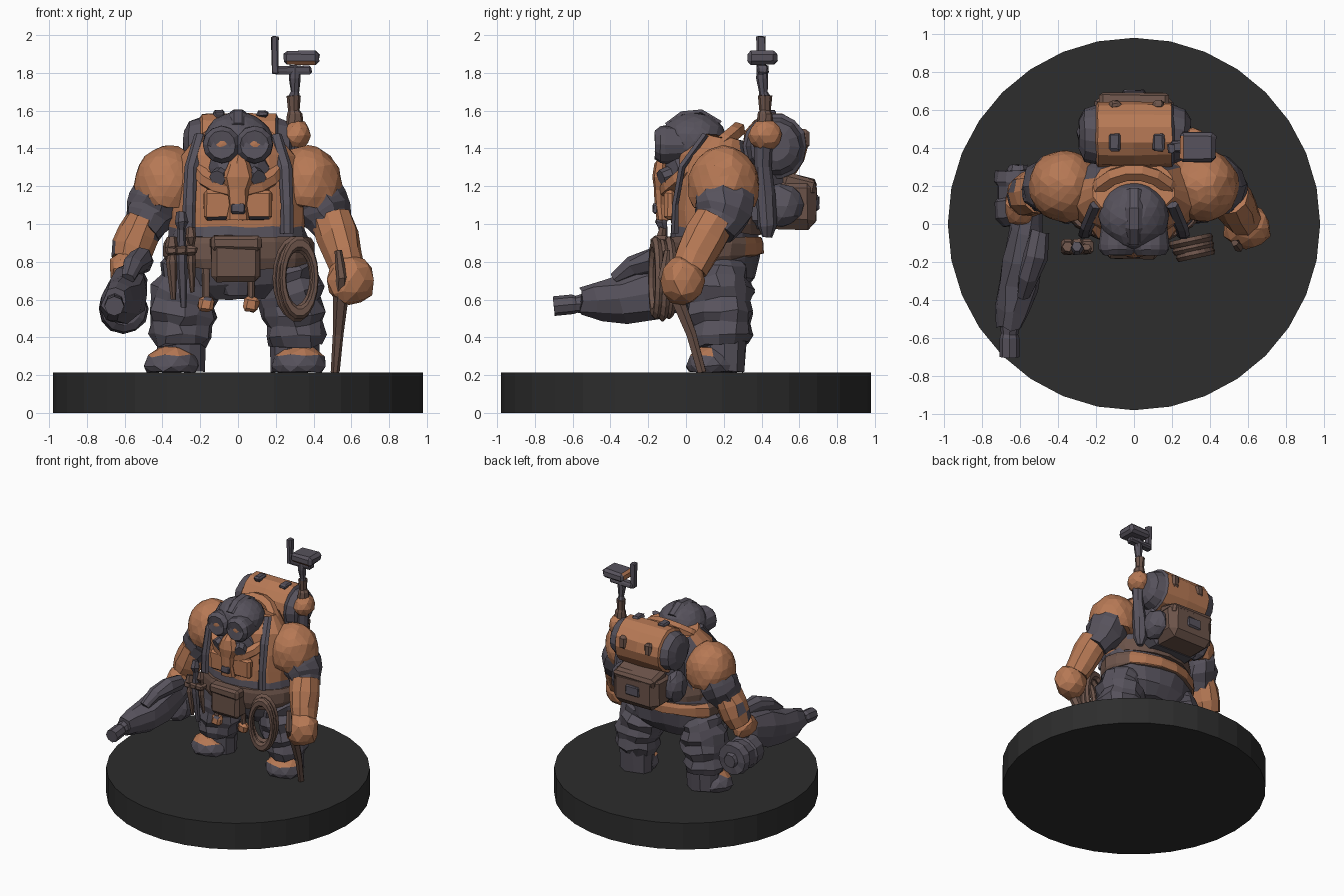
import bpy, bmesh, math, random
from mathutils import Vector, Matrix, Euler, noise

random.seed(4)

def material(name, col):
    m = bpy.data.materials.new(name)
    m.diffuse_color = (*col, 1)
    return m

ORANGE = material("orange leather", (0.47, 0.19, 0.09))
GREY = material("grey cloth", (0.095, 0.085, 0.108))
BROWN = material("brown strap", (0.15, 0.088, 0.068))
BLACK = material("black base", (0.026, 0.026, 0.026))

def finish(name, bm, mat, jitter=0.0, alt=None, rule=None):
    """Roughen the mesh, then give faces matching the rule the second colour."""
    for v in bm.verts:
        v.co += Vector([random.uniform(-jitter, jitter) for _ in range(3)])
    bmesh.ops.recalc_face_normals(bm, faces=bm.faces)
    if rule:
        for f in bm.faces:
            f.material_index = int(rule(f.calc_center_median()))
    me = bpy.data.meshes.new(name)
    bm.to_mesh(me)
    bm.free()
    me.materials.append(mat)
    if alt:
        me.materials.append(alt)
    ob = bpy.data.objects.new(name, me)
    bpy.context.collection.objects.link(ob)
    return ob

def patches(limit, scale=6):
    return lambda c: noise.noise(c * scale) > limit

def sweep(name, pts, mat, sides=10, jitter=0.0, alt=None, rule=None):
    """Skin elliptical rings (x, y, z, r1, r2) along a path."""
    bm, rings = bmesh.new(), []
    P = [Vector(p[:3]) for p in pts]
    for i, p in enumerate(pts):
        t = (P[min(i + 1, len(P) - 1)] - P[max(i - 1, 0)]).normalized()
        ref = Vector((0, 1, 0)) if abs(t.x) > 0.9 else Vector((1, 0, 0))
        u = (ref - t * ref.dot(t)).normalized()
        v = t.cross(u)
        r1, r2 = p[3], p[-1]
        rings.append([bm.verts.new(P[i] + u * r1 * math.cos(a) + v * r2 * math.sin(a))
                      for a in (2 * math.pi * k / sides for k in range(sides))])
    for a, b in zip(rings, rings[1:]):
        for k in range(sides):
            j = (k + 1) % sides
            bm.faces.new((a[k], a[j], b[j], b[k]))
    bm.faces.new(rings[0])
    bm.faces.new(rings[-1])
    return finish(name, bm, mat, jitter, alt, rule)

def lump(name, loc, size, mat, jitter=0.008, sub=2, floor=None, alt=None, rule=None):
    bm = bmesh.new()
    bmesh.ops.create_icosphere(bm, subdivisions=sub, radius=1)
    for v in bm.verts:
        v.co = Vector(loc) + v.co * Vector(size)
        if floor is not None:
            v.co.z = max(v.co.z, floor)
    return finish(name, bm, mat, jitter, alt, rule)

def box(name, loc, size, mat, rot=(0, 0, 0), bevel=0.02, jitter=0.004, alt=None, rule=None):
    bm = bmesh.new()
    bmesh.ops.create_cube(bm, size=1)
    bmesh.ops.scale(bm, vec=size, verts=bm.verts)
    bmesh.ops.bevel(bm, geom=bm.edges[:], offset=min(bevel, min(size) * 0.3), segments=1, affect='EDGES')
    R = Euler([math.radians(a) for a in rot]).to_matrix().to_4x4()
    bmesh.ops.transform(bm, matrix=Matrix.Translation(loc) @ R, verts=bm.verts)
    return finish(name, bm, mat, jitter, alt, rule)

def ring(name, loc, scale, rot, minor, mat):
    bpy.ops.mesh.primitive_torus_add(major_segments=18, minor_segments=6, major_radius=1,
                                     minor_radius=minor, location=loc,
                                     rotation=[math.radians(a) for a in rot])
    ob = bpy.context.object
    ob.name, ob.scale = name, scale
    ob.data.materials.append(mat)

# Round base
sweep("base", [(0, 0, 0, 0.98), (0, 0, 0.215, 0.98)], BLACK, 32)

# Baggy trousers and boots
for side, s in (("left", -1), ("right", 1)):
    leg = []
    for i in range(9):
        z = 0.36 + i * 0.055
        w = 0.142 + 0.03 * math.sin(i / 8 * math.pi) + (0.012 if i % 2 else -0.006)
        leg.append((s * (0.305 - 0.075 * (i / 8) ** 2), 0.185 - 0.02 * (i / 8), z, w, w + 0.002))
    sweep(side + "_trouser_leg", leg, GREY, 12, 0.014)
    x = 0.31 if s > 0 else -0.34
    sweep(side + "_boot_shaft", [(s * 0.3, 0.2, 0.22, 0.13, 0.11), (s * 0.3, 0.2, 0.42, 0.13, 0.125)], GREY, 10, 0.006)
    lump(side + "_boot_toe", (x + s * 0.01, 0.14, 0.25), (0.15, 0.14, 0.11), GREY, 0.006, 2, 0.215,
         ORANGE, lambda c: c.z > 0.3 and c.y < 0.14 and noise.noise(c * 7) > -0.15)

# Torso: orange chest, grey belly and back
sweep("torso", [(0, .18, .62, .24, .13), (0, .17, .7, .34, .2), (0, .16, .8, .37, .23), (0, .15, .9, .375, .24),
                (0, .15, .98, .36, .235), (0, .15, 1.08, .36, .235), (0, .15, 1.2, .36, .23), (0, .16, 1.34, .32, .21),
                (0, .19, 1.46, .22, .15)], GREY, 18, 0.01, ORANGE,
      lambda c: c.z > 1.02 and (c.y < 0.2 or noise.noise(c * 5) > 0.1))
sweep("belt", [(0, .155, .8, .385, .25), (0, .15, .83, .4, .262), (0, .15, .9, .4, .262), (0, .15, .93, .385, .25)],
      BROWN, 18, 0.006, ORANGE, lambda c: c.y > 0.25 and noise.noise(c * 5) > -0.1)
sweep("back_waist_wrap", [(0, .2, .95, .34, .2), (0, .2, 1.0, .35, .21), (0, .2, 1.08, .33, .19)], BROWN, 16, 0.008)
for s in (-1, 1):
    sweep("chest_strap", [(s * .2, .1, 1.47, .035, .02), (s * .25, -.02, 1.3, .035, .02),
                          (s * .26, -.055, 1.1, .035, .02), (s * .26, -.06, .95, .035, .02)], GREY, 6, 0.003)
box("chest_plate", (0, -.085, 1.1), (.36, .06, .16), ORANGE, alt=GREY, rule=patches(0.3))

# Shoulders, sleeves, forearms and hands
for side, s in (("left", -1), ("right", 1)):
    lump(side + "_shoulder_pad", (s * .365, .2, 1.2), (.188, .19, .215), ORANGE, 0.005, 3, 1.09)
    sweep(side + "_sleeve", [(s * .4, .2, 1.18, .15, .16), (s * .44, .2, 1.11, .14, .165), (s * .46, .195, 1.06, .145, .15),
                             (s * .48, .18, 1.02, .125, .13), (s * .51, .155, .96, .105, .1)], GREY, 10, 0.01)
sweep("right_forearm", [(.5, .15, 1.02, .11, .115), (.53, .1, .93, .115, .115), (.56, .05, .83, .1, .11),
                        (.58, .02, .76, .09, .1)], ORANGE, 10, 0.005)
lump("right_fist", (.595, -.02, .7), (.128, .12, .135), ORANGE, 0.009)
sweep("left_forearm", [(-.5, .17, 1.02, .1, .12), (-.53, .165, .95, .115, .125), (-.56, .16, .87, .11, .12),
                       (-.59, .14, .8, .09, .1)], ORANGE, 10, 0.006, GREY, patches(0.35))
lump("left_hand", (-.6, .1, .76), (.085, .11, .09), ORANGE, 0.008, alt=GREY, rule=patches(0.25))

# Head, goggles and breathing mask
lump("helmet", (0, .04, 1.435), (.185, .178, .158), GREY, 0.004, 3)
sweep("helmet_crest", [(0, -.1, 1.52, .04, .02), (0, -.02, 1.58, .045, .02), (0, .08, 1.59, .045, .02),
                       (0, .18, 1.53, .04, .02)], GREY, 6)
lump("jaw", (0, .0, 1.29), (.17, .13, .14), GREY)
for s in (-1, 1):
    x = s * .087
    sweep("goggle_rim", [(x, 0, 1.42, .085), (x, -.11, 1.42, .1), (x, -.135, 1.42, .098), (x, -.165, 1.42, .075),
                         (x, -.15, 1.42, .052)], GREY, 12, 0.002)
    lump("goggle_lens", (x, -.142, 1.42), (.048, .018, .045), ORANGE, 0)
    sweep("mask_filter", [(s * .07, -.05, 1.27, .05), (s * .11, -.13, 1.24, .045)], GREY, 8, 0.004)
sweep("mask_snout", [(0, -.09, 1.38, .025, .02), (0, -.125, 1.31, .06, .04), (0, -.13, 1.25, .085, .045),
                     (0, -.135, 1.18, .06, .04), (0, -.135, 1.1, .05, .035), (0, -.125, 1.02, .06, .035)],
      ORANGE, 8, 0.006)
box("mask_buckle", (0, -.165, 1.08), (.075, .025, .05), GREY)
ring("collar", (0, .085, 1.34), (.225, .245, .225), (40, 0, 0), .2, ORANGE)

# Backpack with bedroll, pouch and buckles
box("backpack", (0, .4, 1.18), (.44, .22, .42), GREY, bevel=.05, jitter=.008)
sweep("bedroll", [(-.29, .47, 1.41, .08), (-.26, .47, 1.41, .14), (-.2, .47, 1.41, .155), (-.19, .47, 1.41, .17, .175),
                  (0, .47, 1.41, .175, .178), (.2, .47, 1.41, .17, .175), (.21, .47, 1.41, .155), (.27, .47, 1.41, .13),
                  (.3, .47, 1.41, .08)], ORANGE, 14, 0.004, GREY, lambda c: abs(c.x) > 0.2)
box("backpack_pouch", (0, .55, 1.11), (.4, .28, .27), BROWN, bevel=.05, jitter=.008)
box("pouch_flap", (0, .6, 1.21), (.37, .18, .09), BROWN, rot=(-15, 0, 0), alt=ORANGE, rule=patches(0.2))
box("pouch_clasp", (0, .69, 1.11), (.12, .03, .08), GREY)
for x in (-.1, .13):
    box("roll_buckle_top", (x, .43, 1.585), (.06, .09, .035), GREY)
    box("roll_buckle_back", (x, .625, 1.45), (.06, .05, .1), BROWN)
lump("left_side_pouch", (-.23, .46, 1.12), (.07, .11, .13), GREY)
lump("right_side_pouch", (.22, .5, 1.1), (.08, .12, .12), GREY)

# Mast with camera box
sweep("mast_tube", [(.3, .43, .93, .025), (.3, .43, .99, .05), (.3, .42, 1.15, .05), (.3, .41, 1.3, .045),
                    (.3, .41, 1.42, .05)], GREY, 8, 0.004)
lump("mast_joint", (.31, .42, 1.47), (.075, .09, .085), ORANGE, 0.005)
sweep("mast_lower", [(.3, .42, 1.5, .05), (.3, .42, 1.58, .04), (.295, .42, 1.6, .03), (.295, .42, 1.68, .038)],
      BROWN, 8, 0.003)
sweep("mast_upper", [(.295, .42, 1.66, .035), (.3, .41, 1.7, .022), (.3, .405, 1.77, .032), (.305, .405, 1.84, .03)],
      GREY, 8, 0.003)
box("camera_box", (.335, .405, 1.88), (.19, .16, .075), GREY, alt=ORANGE, rule=patches(0.4, 9))
box("camera_bracket", (.29, .405, 1.815), (.2, .06, .04), GREY, bevel=.01)
box("camera_plate", (.195, .4, 1.895), (.035, .05, .2), GREY, bevel=.006)

# Front pouch, strap ends and rope coil
box("front_pouch", (-.01, -.11, .81), (.26, .13, .23), BROWN, bevel=.03)
box("front_pouch_flap", (-.01, -.135, .9), (.27, .1, .08), BROWN, bevel=.02)
sweep("loincloth", [(0, 0, .82, .13, .07), (0, .02, .7, .11, .06), (0, .03, .63, .07, .05)], GREY, 8, 0.006)
for x in (-.17, .07):
    box("strap_end", (x, -.03, .575), (.08, .06, .08), ORANGE, rot=(0, 12, 0), alt=GREY, rule=patches(0.3))
    box("hanging_strap", (x, -.03, .7), (.035, .03, .2), BROWN)
for i in range(3):
    ring("rope_coil", (.3 + .012 * i, -.09 - .035 * i, .715 - .012 * (i % 2)), (.1 - .006 * i, .185, .12),
         (90, 0, 12), .2, BROWN)

# Hanging tools on the left hip
for x, top, low, r, m in ((-.35, .93, .6, .026, BROWN), (-.3, 1.06, .56, .028, GREY), (-.25, .98, .64, .022, BROWN)):
    sweep("hip_tool", [(x, -.12, top, r), (x, -.13, top - .05, r * 1.3), (x, -.12, top - .09, r * .8),
                       (x, -.12, .8, r * 1.1), (x + .01, -.1, low, r * .5)], m, 6, 0.004)
    box("tool_loop", (x, -.12, .86), (.07, .08, .05), BROWN)

# Walking cane held in the right fist
sweep("cane", [(.515, .085, .215, .022, .025), (.53, .03, .42, .03), (.545, -.05, .62, .042, .04),
               (.55, -.115, .72, .03, .035), (.53, -.1, .86, .018)], BROWN, 6, 0.003)

# Heavy gun with rear drum
sweep("gun_body", [(-.55, .08, .7, .06, .08), (-.57, -.02, .68, .08, .12), (-.58, -.18, .63, .11, .15),
                   (-.61, -.32, .6, .11, .13), (-.645, -.46, .59, .09, .105), (-.655, -.55, .585, .065, .075)],
      GREY, 9, 0.012)
sweep("gun_barrel", [(-.65, -.5, .585, .06), (-.655, -.58, .575, .045), (-.655, -.6, .575, .052), (-.655, -.7, .565, .052),
                     (-.655, -.7, .565, .025), (-.655, -.66, .568, .02)], GREY, 8)
sweep("gun_sight", [(-.58, -.38, .71, .04, .03), (-.56, -.28, .78, .055, .05), (-.52, -.17, .81, .06, .07),
                    (-.5, -.04, .8, .05, .06)], GREY, 8, 0.008)
sweep("gun_drum", [(-.6, .0, .555, .09), (-.605, .03, .555, .125), (-.605, .12, .55, .13), (-.61, .14, .55, .115),
                   (-.61, .2, .55, .115), (-.61, .22, .55, .13), (-.61, .28, .55, .12), (-.61, .285, .55, .06),
                   (-.61, .31, .55, .05)], GREY, 12, 0.004)
sweep("gun_grip", [(-.6, .1, .8, .035), (-.6, .1, .6, .04)], GREY, 6)
